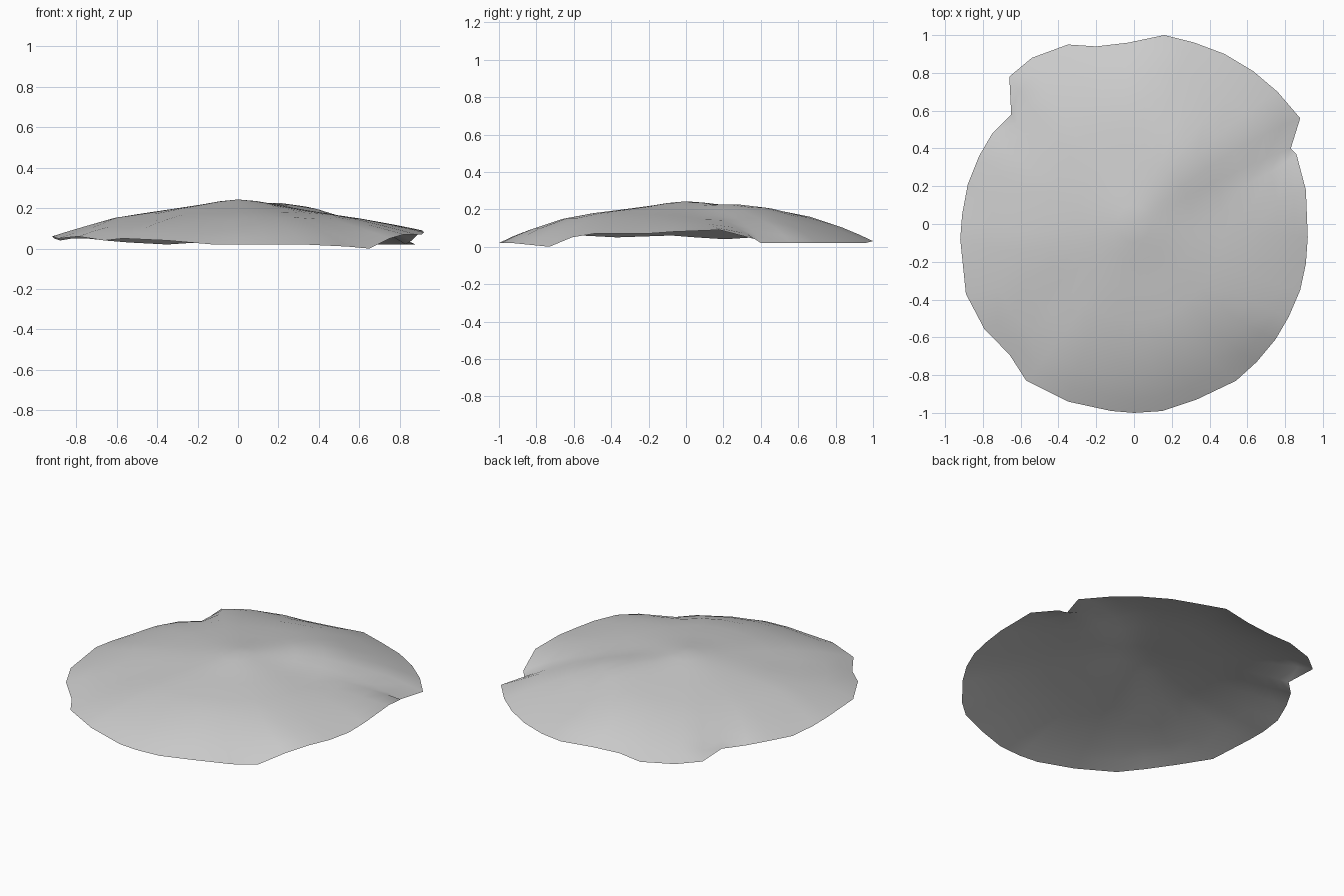
import bpy
import bmesh
from math import cos, exp, radians, sin
from mathutils import Vector

# Remove the default object
default_cube = bpy.data.objects.get("Cube")
if default_cube:
    bpy.data.objects.remove(default_cube, do_unlink=True)

# Ragged rim, counter-clockwise, in hundredths of a unit
RIM = [
    (92, -7, 8), (91, 18, 9), (86, 37, 4), (83, 40, 2), (88, 56, 2),
    (76, 70, 2), (63, 81, 2), (48, 90, 2), (32, 96, 2), (16, 100, 3),
    (-3, 96, 3), (-20, 94, 3), (-35, 95, 2), (-54, 88, 3), (-66, 78, 4),
    (-65, 58, 4), (-75, 48, 5), (-82, 36, 5), (-88, 21, 4), (-91, 5, 5),
    (-92, -8, 6), (-89, -37, 5), (-79, -56, 6), (-66, -69, 4),
    (-57, -83, 5), (-35, -94, 4), (-12, -99, 2), (0, -100, 2),
    (15, -99, 2), (33, -93, 2), (54, -83, 1), (65, -73, 0), (75, -61, 5),
    (82, -49, 7), (88, -35, 7), (91, -21, 7),
]

# Ring position along each spoke, and share of the dome height there
PROFILE = [(.1, .96), (.2, .89), (.35, .79), (.52, .66), (.68, .51),
           (.84, .29), (.93, .14), (1, 0)]
PEAK = .243
MEAN_EDGE = Vector((0, 0, .045))

# Ridges and hollows: centre x, centre y, spread, height
SWELLS = [(.28, .36, .22, .04), (.66, .52, .14, .02), (.45, .1, .18, -.015),
          (.25, -.6, .24, .015), (-.45, -.38, .16, -.015),
          (.05, .72, .25, .018), (-.62, -.1, .15, .008)]


def make_material(name, colour):
    material = bpy.data.materials.new(name)
    material.use_nodes = True
    material.diffuse_color = colour
    shader = material.node_tree.nodes["Principled BSDF"]
    shader.inputs["Base Color"].default_value = colour
    return material


def swell_height(x, y, along):
    """Sum of the soft ridges and hollows, fading out at the rim."""
    total = 0
    for centre_x, centre_y, spread, height in SWELLS:
        distance = (x - centre_x) ** 2 + (y - centre_y) ** 2
        total += height * exp(-distance / spread ** 2)
    return total * (1 - along ** 6)


def build_mound():
    mesh_data = bmesh.new()
    top = mesh_data.verts.new((0, 0, PEAK))
    count = len(RIM)
    rings = []
    for along, share in PROFILE:
        ring = []
        for i, point in enumerate(RIM):
            # Inner rings are round and take on the ragged rim outward
            angle = radians(i * 360 / count - 4)
            oval = Vector((.9 * cos(angle), .97 * sin(angle), 0)) + MEAN_EDGE
            edge = oval.lerp(Vector(point) / 100, along ** 3)
            x, y = edge.x * along, edge.y * along
            z = edge.z * along ** 2 + PEAK * share + swell_height(x, y, along)
            ring.append(mesh_data.verts.new((x, y, z)))
        rings.append(ring)

    # Fan around the summit, then bands out to the rim
    for i in range(count):
        j = (i + 1) % count
        mesh_data.faces.new((top, rings[0][i], rings[0][j]))
        for inner, outer in zip(rings, rings[1:]):
            mesh_data.faces.new((inner[i], outer[i], outer[j], inner[j]))

    mesh = bpy.data.meshes.new("ground_mound")
    mesh_data.to_mesh(mesh)
    mesh_data.free()
    mesh.shade_smooth()
    mound = bpy.data.objects.new("ground_mound", mesh)
    bpy.context.collection.objects.link(mound)
    return mound


# Thin open shell, one colour
ground_mound = build_mound()
ground_mound.data.materials.append(
    make_material("stone_grey", (.6, .6, .6, 1)))
